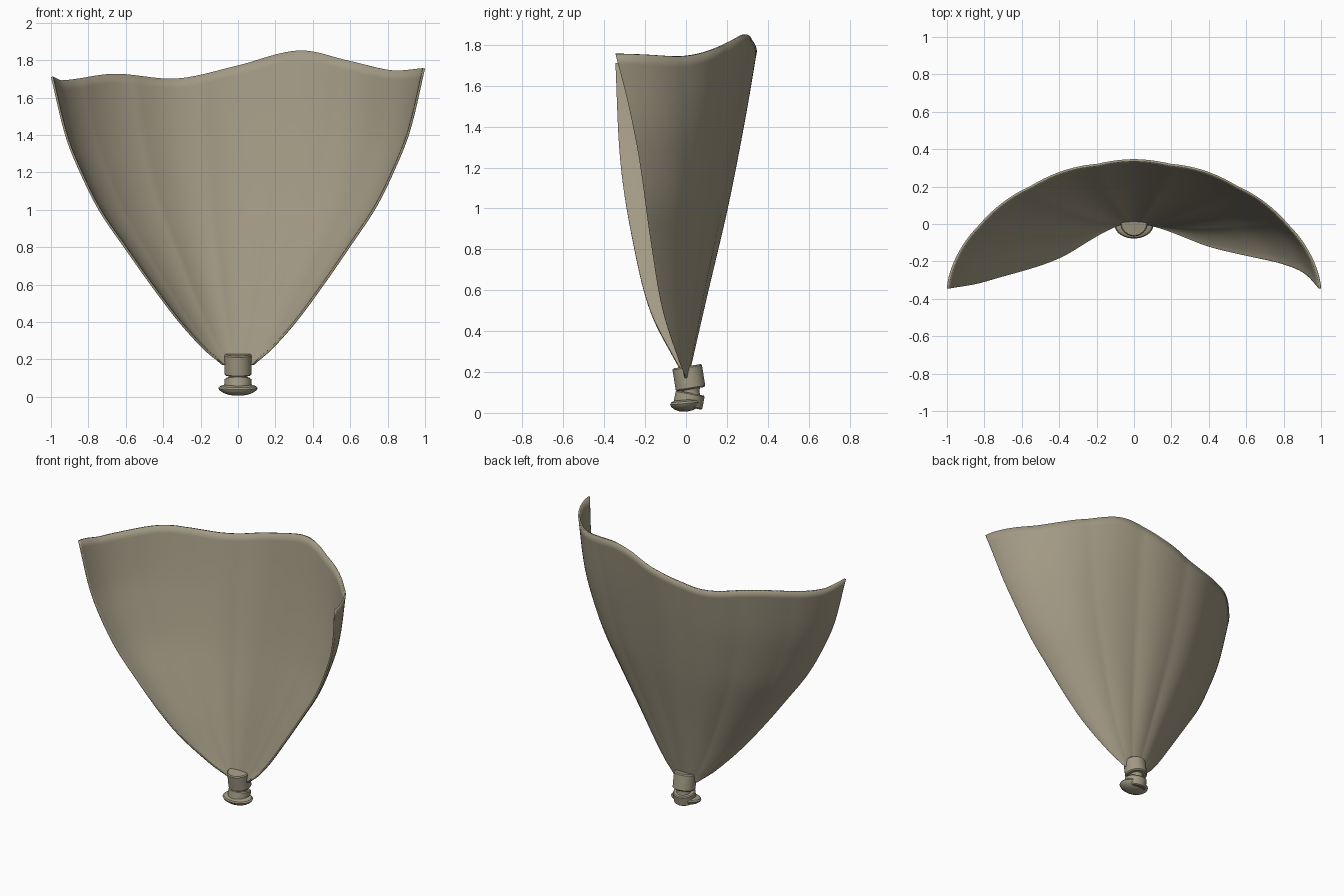
import bpy, bmesh, math
from mathutils import Matrix, Vector

if "Cube" in bpy.data.objects:
    bpy.data.objects.remove(bpy.data.objects["Cube"])


def interp(pts, x):
    """Smooth (Hermite) interpolation through (x, value) points."""
    n = len(pts)
    i = 0
    while i < n - 2 and x > pts[i + 1][0]:
        i += 1

    def slope(k):
        a, b = pts[max(k - 1, 0)], pts[min(k + 1, n - 1)]
        return (b[1] - a[1]) / (b[0] - a[0])
    (x0, y0), (x1, y1) = pts[i], pts[i + 1]
    h = x1 - x0
    t = (x - x0) / h
    return ((2*t**3 - 3*t*t + 1) * y0 + (t**3 - 2*t*t + t) * h * slope(i)
            + (3*t*t - 2*t**3) * y1 + (t**3 - t*t) * h * slope(i + 1))


def finish(name, bm, angle):
    bmesh.ops.recalc_face_normals(bm, faces=bm.faces)
    me = bpy.data.meshes.new(name)
    bm.to_mesh(me)
    bm.free()
    ob = bpy.data.objects.new(name, me)
    bpy.context.collection.objects.link(ob)
    me.materials.append(mat)
    bpy.context.view_layer.objects.active = ob
    ob.select_set(True)
    bpy.ops.object.shade_smooth_by_angle(angle=math.radians(angle))
    ob.select_set(False)
    return ob


mat = bpy.data.materials.new("khaki")
mat.diffuse_color = (0.36, 0.32, 0.23, 1)
mat.use_nodes = True
mat.node_tree.nodes["Principled BSDF"].inputs["Base Color"].default_value = mat.diffuse_color

# Cape: fan of gathered cloth from the clasp to a wavy rim
RIM = [(-1, 1.71), (-.95, 1.69), (-.67, 1.725), (-.33, 1.70), (0, 1.77),
       (.33, 1.85), (.6, 1.795), (.83, 1.745), (1, 1.755)]
WIDTH = [(.17, .085), (.20, .12), (.25, .18), (.4, .315), (.6, .465), (.8, .605),
         (1, .74), (1.2, .84), (1.4, .92), (1.73, 1.0)]
EDGE_L = [(.17, 0), (.24, -.045), (.5, -.175), (.845, -.26), (1.23, -.32), (1.73, -.345)]
EDGE_R = [(.17, 0), (.24, -.03), (.5, -.115), (.845, -.175), (1.23, -.23),
          (1.5, -.285), (1.73, -.345)]
BACK = [(.17, .012), (.6, .11), (1, .205), (1.4, .285), (1.73, .343)]
NU, NV = 112, 40
bm = bmesh.new()
rows = []
for j in range(NV + 1):
    t = (j / NV) ** 1.3
    h = .17 + 1.56 * t
    row = []
    for i in range(NU + 1):
        th = (i / NU - .5) * math.pi
        u = math.sin(th)
        s = 1 - max(0, 1 - u * u) ** .6
        back = interp(BACK, h)
        edge = interp(EDGE_L if u < 0 else EDGE_R, h)
        fold = (abs(math.cos(th * 8)) - .6) * .009 * min(1, 3 * t) * math.cos(th)
        x = interp(WIDTH, h) * u
        y = back + (edge - back) * s + fold
        z = .17 + (interp(RIM, u) - .17) * t
        row.append(bm.verts.new((x, y, z)))
    rows.append(row)
for a, b in zip(rows, rows[1:]):
    for i in range(NU):
        bm.faces.new((a[i], a[i + 1], b[i + 1], b[i]))
cape = finish("cape", bm, 60)
sol = cape.modifiers.new("thickness", "SOLIDIFY")
sol.thickness = .012
# keep the thickness on the inner side
sol.offset = -1 if cape.data.polygons[NU * 20 + NU // 2].normal.y > 0 else 1


def lathe(name, profile, loc, tilt, sy=1):
    """Spin an (r, z) profile, scale in y, tilt about x and place it."""
    bm = bmesh.new()
    n = 40
    m = Matrix.Translation(Vector(loc)) @ Matrix.Rotation(math.radians(tilt), 4, 'X')
    rings = [[bm.verts.new(m @ Vector((r * math.cos(2*math.pi*k/n),
                                       sy * r * math.sin(2*math.pi*k/n), z)))
              for k in range(n)] for r, z in profile]
    for a, b in zip(rings, rings[1:]):
        for k in range(n):
            bm.faces.new((a[k], a[(k+1) % n], b[(k+1) % n], b[k]))
    bm.faces.new(rings[0])
    bm.faces.new(rings[-1])
    return finish(name, bm, 35)


# Clasp: tilted sleeve, narrow neck, collar and domed button
lathe("sleeve", [(.066, -.057), (.073, -.05), (.073, .05), (.067, .057)],
      (0, .014, .172), 9)
lathe("neck", [(.05, -.02), (.045, 0), (.05, .02)], (0, .02, .107), 0)
lathe("collar", [(.066, -.042), (.072, -.036), (.072, .022), (.066, .028)],
      (0, .016, .07), -11)
lathe("button", [(.02, -.035), (.05, -.031), (.08, -.02), (.1, -.006), (.105, .004),
                 (.098, .014), (.075, .022)], (0, -.002, .042), 5, .72)
